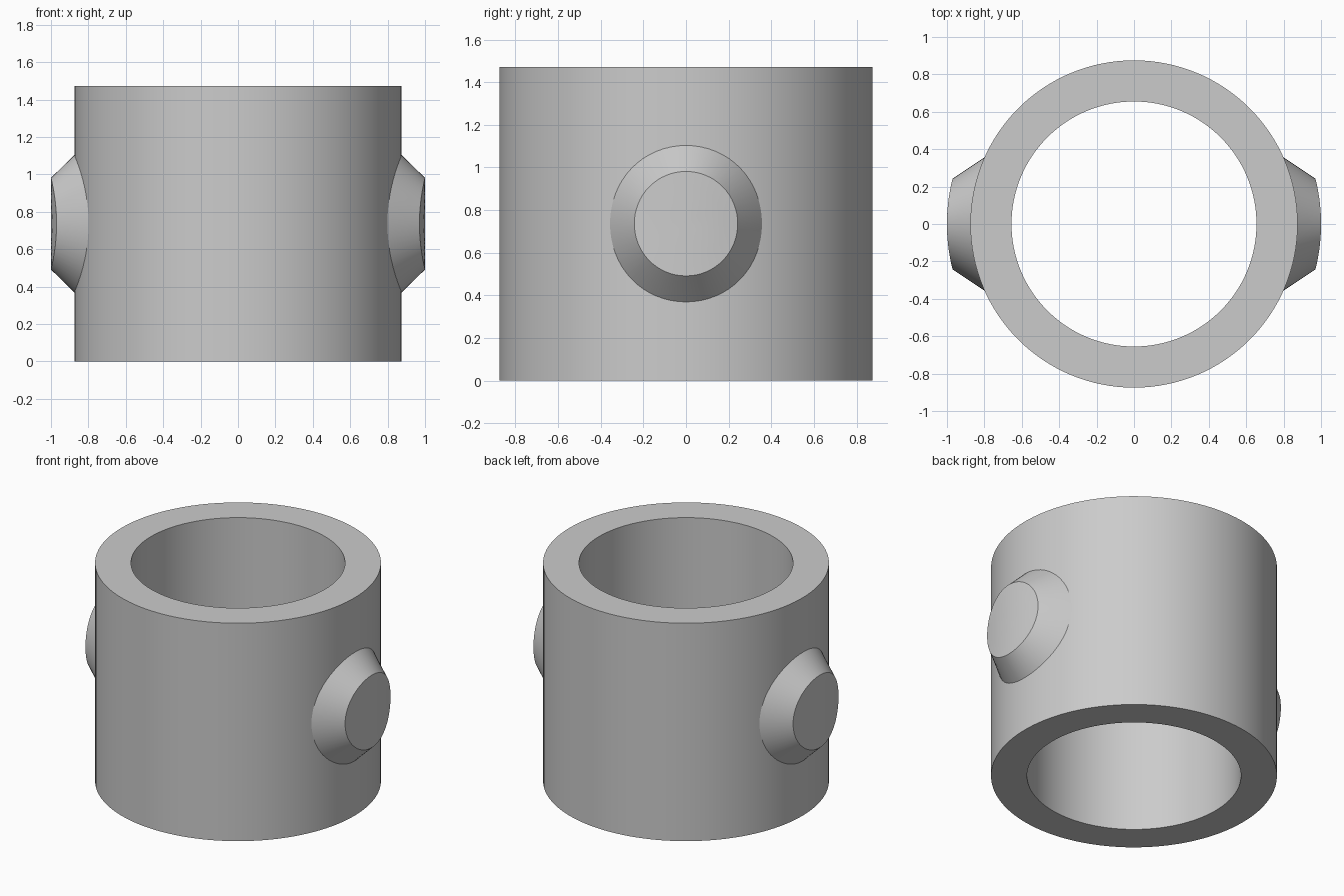
import bpy, bmesh
from math import sin, cos, pi

cube = bpy.data.objects.get("Cube")
if cube:
    bpy.data.objects.remove(cube, do_unlink=True)

OUTER, INNER, HEIGHT = 0.875, 0.655, 1.472
CAP_RADIUS = 1.0

grey = bpy.data.materials.new("plain grey")
grey.use_nodes = True
grey.diffuse_color = (0.6, 0.6, 0.6, 1)
grey.node_tree.nodes["Principled BSDF"].inputs["Base Color"].default_value = (0.6, 0.6, 0.6, 1)


def finish(bm, name):
    bmesh.ops.recalc_face_normals(bm, faces=bm.faces)
    mesh = bpy.data.meshes.new(name)
    bm.to_mesh(mesh)
    bm.free()
    mesh.materials.append(grey)
    obj = bpy.data.objects.new(name, mesh)
    bpy.context.collection.objects.link(obj)
    bpy.ops.object.select_all(action="DESELECT")
    obj.select_set(True)
    bpy.context.view_layer.objects.active = obj
    bpy.ops.object.shade_smooth_by_angle(angle=pi / 7)


def bridge(bm, a, b):
    for i in range(len(a)):
        j = (i + 1) % len(a)
        bm.faces.new((a[i], a[j], b[j], b[i]))


# Thick open sleeve
bm = bmesh.new()
profile = [(OUTER, 0), (OUTER, HEIGHT), (INNER, HEIGHT), (INNER, 0)]
n = 128
loops = [[bm.verts.new((r * cos(2 * pi * i / n), r * sin(2 * pi * i / n), z))
          for i in range(n)] for r, z in profile]
for k in range(4):
    bridge(bm, loops[k], loops[(k + 1) % 4])
finish(bm, "sleeve")


# Bevelled round boss wrapped around the sleeve wall
def boss(name, side):
    def wrapped(radius, s, t):
        angle = s * cos(t) / radius
        return (side * radius * cos(angle), radius * sin(angle),
                HEIGHT / 2 + s * sin(t))

    bm = bmesh.new()
    m = 64
    # (distance from sleeve axis, size of the circle): buried foot, bevel, curved cap
    steps = [(OUTER - 0.015, 0.382), (OUTER, 0.367), (CAP_RADIUS, 0.245),
             (CAP_RADIUS, 0.18), (CAP_RADIUS, 0.12), (CAP_RADIUS, 0.06)]
    rings = [[bm.verts.new(wrapped(r, s, 2 * pi * i / m)) for i in range(m)]
             for r, s in steps]
    for a, b in zip(rings, rings[1:]):
        bridge(bm, a, b)
    centre = bm.verts.new(wrapped(CAP_RADIUS, 0, 0))
    for i in range(m):
        bm.faces.new((rings[-1][i], rings[-1][(i + 1) % m], centre))
    # Close the hidden foot
    bm.faces.new(rings[0])
    finish(bm, name)


boss("left_boss", 1)
boss("right_boss", -1)
